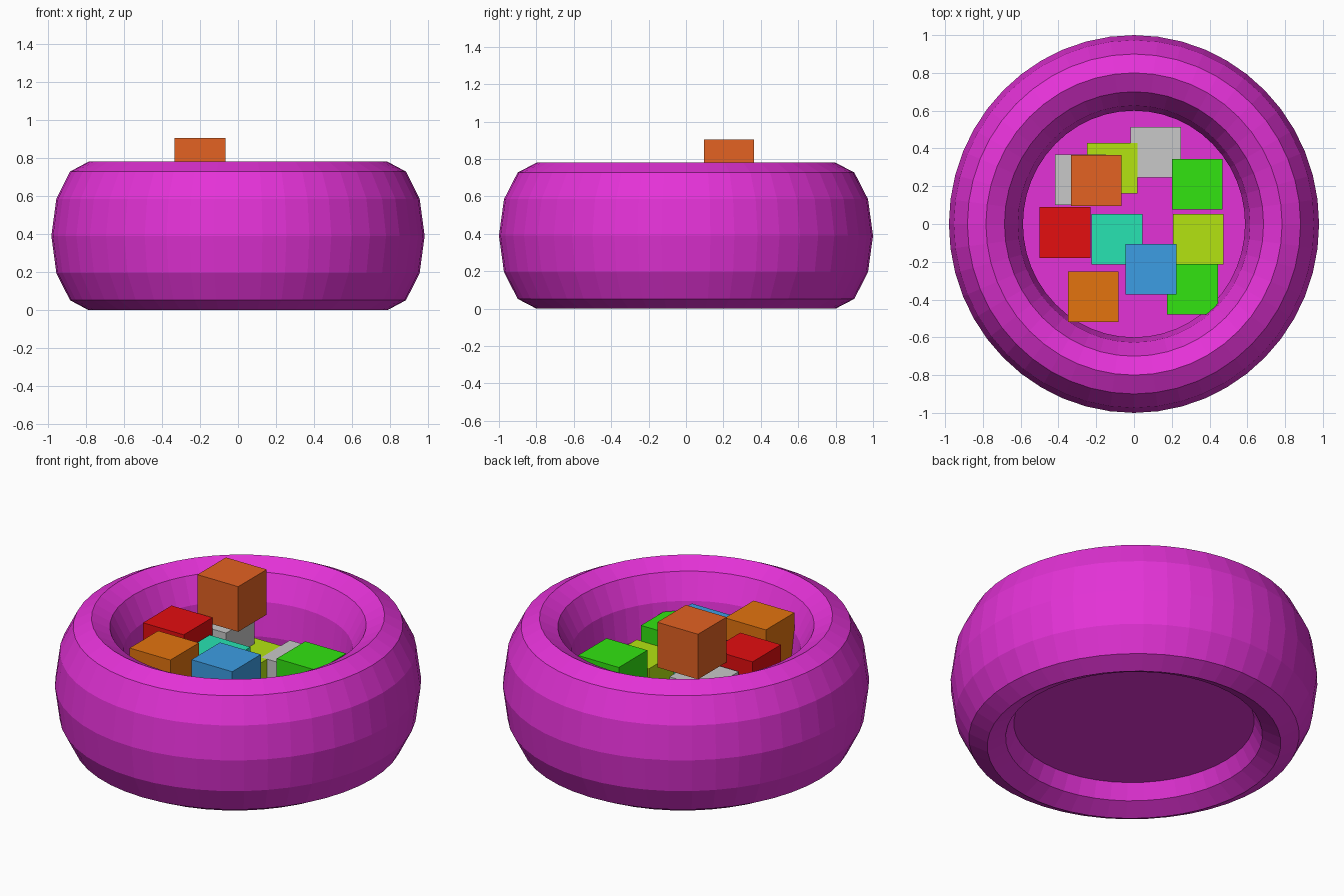
import bpy

if "Cube" in bpy.data.objects:
    bpy.data.objects.remove(bpy.data.objects["Cube"])

def lin(c):
    c = min(c / 255, 1.0)
    return c / 12.92 if c <= 0.04045 else ((c + 0.055) / 1.055) ** 2.4

def material(name, rgb):
    m = bpy.data.materials.new(name)
    m.diffuse_color = (*[lin(c) for c in rgb], 1)
    m.use_nodes = True
    m.node_tree.nodes["Principled BSDF"].inputs["Base Color"].default_value = m.diffuse_color
    return m

MATS = {name: material(name, rgb) for name, rgb in {
    "magenta": (228, 50, 215),
    "grey": (200, 200, 200),
    "rust_orange": (227, 98, 34),
    "orange": (227, 116, 15),
    "lime": (179, 227, 17),
    "green": (50, 227, 17),
    "red": (227, 14, 16),
    "teal": (39, 227, 178),
    "blue": (60, 157, 227),
}.items()}

def finish(name, mat):
    ob = bpy.context.object
    ob.name = name
    ob.data.materials.append(MATS[mat])
    return ob

# Padded ring wall, stretched upwards
H = 0.78
bpy.ops.mesh.primitive_torus_add(major_radius=0.8, minor_radius=0.2,
                                 major_segments=48, minor_segments=12,
                                 location=(0, 0, H / 2))
finish("ring_wall", "magenta").scale = (0.98, 1, H / 0.4)

# Floor disc inside the ring
bpy.ops.mesh.primitive_cylinder_add(vertices=48, radius=0.665, depth=0.025,
                                    location=(0, 0, 0.1525))
finish("floor", "magenta").scale = (0.98, 1, 1)

# Loose foam cubes: colour, centre x, centre y, top z
S = 0.268
CUBES = [
    ("grey", -0.283, 0.235, 0.605),
    ("rust_orange", -0.20, 0.23, 0.905),
    ("lime", -0.115, 0.295, 0.44),
    ("grey", 0.115, 0.38, 0.44),
    ("green", 0.335, 0.21, 0.557),
    ("red", -0.365, -0.045, 0.68),
    ("teal", -0.09, -0.08, 0.592),
    ("lime", 0.34, -0.08, 0.437),
    ("blue", 0.09, -0.24, 0.657),
    ("green", 0.31, -0.345, 0.53),
    ("orange", -0.215, -0.385, 0.70),
]
for i, (mat, x, y, top) in enumerate(CUBES):
    bpy.ops.mesh.primitive_cube_add(size=S, location=(x, y, top - S / 2))
    finish(f"foam_cube_{i + 1}", mat)
